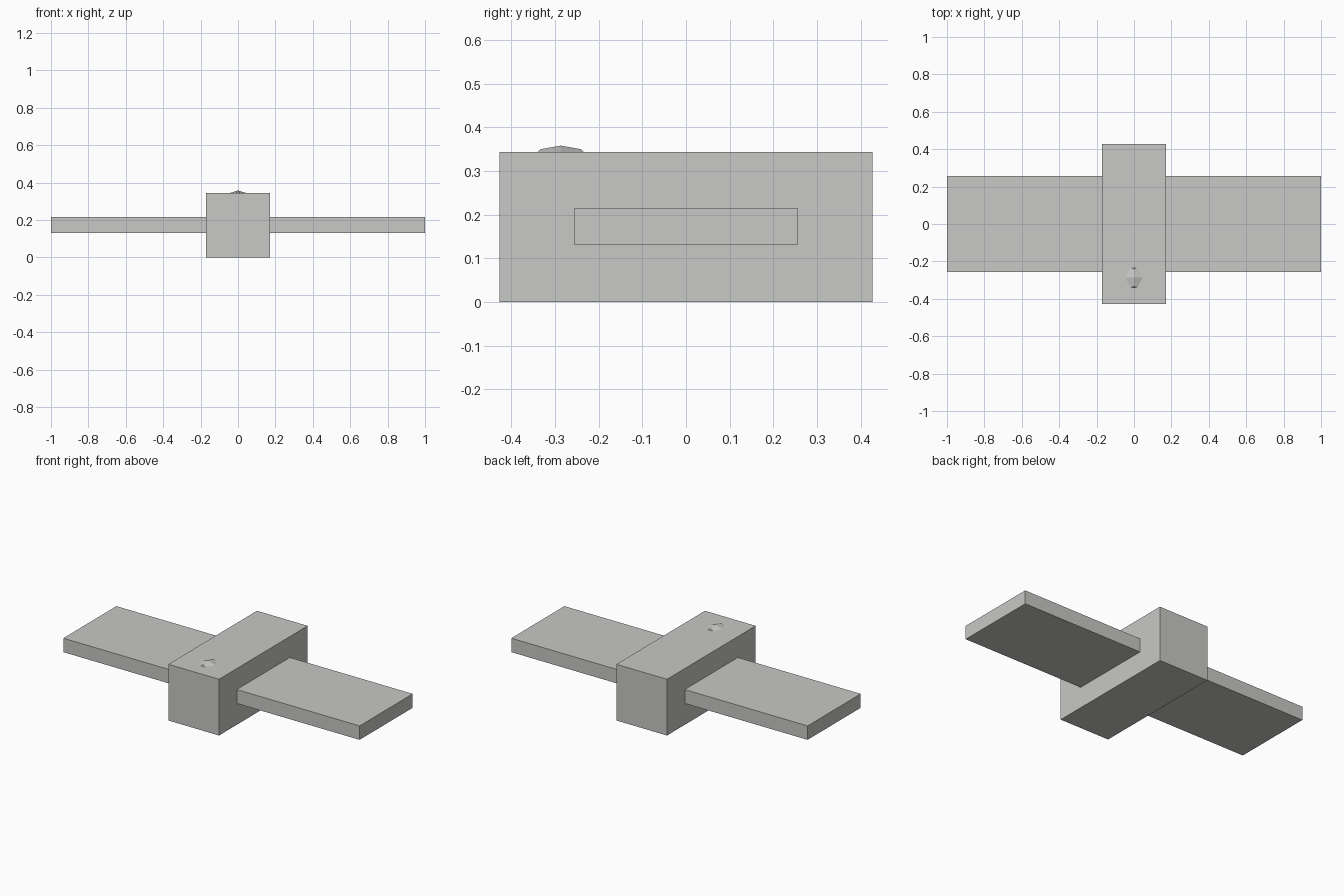
import bpy
import bmesh

if "Cube" in bpy.data.objects:
    bpy.data.objects.remove(bpy.data.objects["Cube"])

grey = bpy.data.materials.new("light grey")
grey.diffuse_color = (0.58, 0.58, 0.565, 1)
grey.use_nodes = True
grey.node_tree.nodes["Principled BSDF"].inputs["Base Color"].default_value = grey.diffuse_color


def finish(name, bm):
    bmesh.ops.recalc_face_normals(bm, faces=bm.faces)
    mesh = bpy.data.meshes.new(name)
    bm.to_mesh(mesh)
    bm.free()
    mesh.materials.append(grey)
    obj = bpy.data.objects.new(name, mesh)
    bpy.context.collection.objects.link(obj)


def box(name, x, y, z):
    """Box from (min, max) pairs along each axis."""
    bm = bmesh.new()
    bmesh.ops.create_cube(bm, size=1)
    for v in bm.verts:
        v.co = [r[0] if c < 0 else r[1] for c, r in zip(v.co, (x, y, z))]
    finish(name, bm)


# Central body
box("body", (-0.171, 0.171), (-0.427, 0.427), (0, 0.343))

# Flat wings on both sides
box("right_wing", (0.171, 1), (-0.256, 0.256), (0.13, 0.215))
box("left_wing", (-1, -0.171), (-0.256, 0.256), (0.13, 0.215))

# Faceted stud rising from the top near the front
bm = bmesh.new()
points = [(0, 0, 0.358)]
for s in (-1, 1):
    points += [(0, s * 0.046, 0.350), (s * 0.047, 0, 0.343)]
    points += [(t * 0.018, s * 0.053, 0.343) for t in (-1, 1)]
for x, y, z in points:
    bm.verts.new((x, y - 0.287, z))
bmesh.ops.convex_hull(bm, input=bm.verts)
finish("top_stud", bm)
